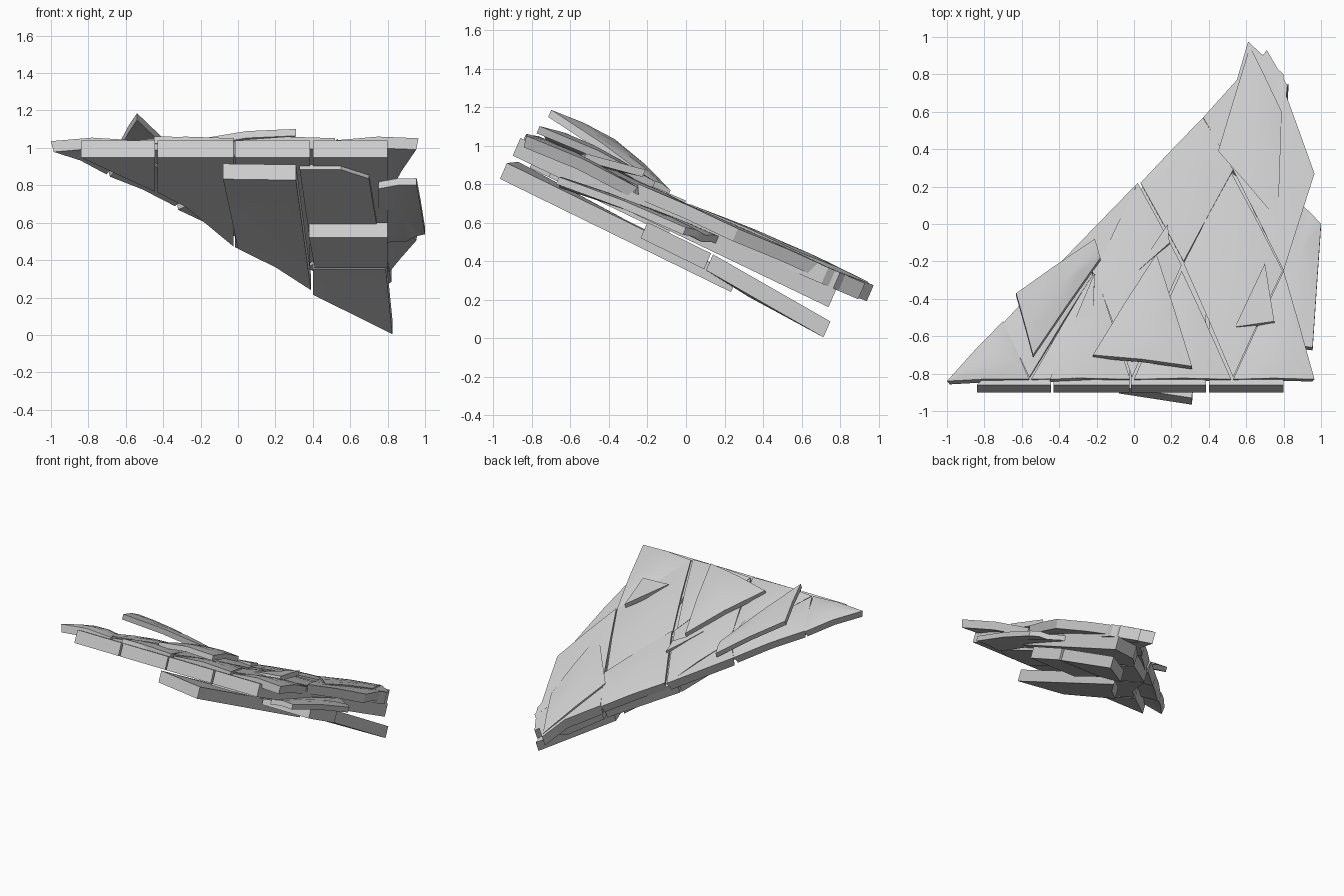
import bpy, bmesh
from mathutils import Vector

if "Cube" in bpy.data.objects:
    bpy.data.objects.remove(bpy.data.objects["Cube"])

grey = bpy.data.materials.new("plain grey")
grey.use_nodes = True
grey.diffuse_color = (0.6, 0.6, 0.6, 1)
grey.node_tree.nodes["Principled BSDF"].inputs["Base Color"].default_value = grey.diffuse_color

DOWN = Vector((0, -0.4, -0.917))


# Sloping reference planes for the layers
def skin(y):
    return 1.05 - 0.43 * (y + 0.85)


def slab(y):
    return 1.04 - 0.48 * (y + 0.86)


def lower(y):
    return 0.91 - 0.49 * (y + 0.93)


def plate(name, plane, points, thick=0.05, bulge=0.0, taper=0.0):
    """Slanted plate from (x, y, lift) corners, domed by bulge, underside shrunk by taper."""
    corners = [Vector((p[0], p[1], plane(p[1]) + (p[2] if len(p) > 2 else 0))) for p in points]
    if sum(a.x * b.y - b.x * a.y for a, b in zip(corners, corners[1:] + corners[:1])) < 0:
        corners.reverse()
    rim = []
    for a, b in zip(corners, corners[1:] + corners[:1]):
        rim += [a, (a + b) / 2 - DOWN * bulge * 0.5]
    middle = sum(corners, Vector()) / len(corners)
    centre = middle - DOWN * bulge
    bm = bmesh.new()
    top = [bm.verts.new(v) for v in rim]
    mid = [bm.verts.new((v + centre) / 2 - DOWN * bulge * 0.3) for v in rim]
    low = [bm.verts.new(v.lerp(middle, taper) + DOWN * thick) for v in rim]
    hub, base = bm.verts.new(centre), bm.verts.new(centre + DOWN * thick)
    n = len(rim)
    for i in range(n):
        j = (i + 1) % n
        bm.faces.new((top[i], top[j], mid[j], mid[i]))
        bm.faces.new((mid[i], mid[j], hub))
        bm.faces.new((top[j], top[i], low[i], low[j]))
        bm.faces.new((low[j], low[i], base))
    bmesh.ops.recalc_face_normals(bm, faces=bm.faces)
    mesh = bpy.data.meshes.new(name)
    bm.to_mesh(mesh)
    bm.free()
    mesh.materials.append(grey)
    obj = bpy.data.objects.new(name, mesh)
    bpy.context.collection.objects.link(obj)
    bpy.ops.object.select_all(action="DESELECT")
    obj.select_set(True)
    bpy.context.view_layer.objects.active = obj
    bpy.ops.object.shade_smooth_by_angle(angle=0.5)


def scale(name, points, thick=0.05, bulge=0.025):
    """Tapered scale lying on the skin."""
    plate(name, skin, points, thick, bulge, 0.06)


# Base slab: strips under a diagonal edge
for name, a, b, back in [
    ("left", -0.84, -0.445, [(-0.445, -0.48)]),
    ("inner_left", -0.43, -0.025, [(-0.025, 0.13), (-0.28, -0.31), (-0.43, -0.47)]),
    ("inner_right", -0.015, 0.385, [(0.385, 0.5), (-0.015, 0.14)]),
    ("right", 0.4, 0.8, [(0.8, 0.78), (0.58, 0.72), (0.4, 0.52)]),
]:
    plate(name + "_base_strip", slab, [(a, -0.86), (b, -0.86)] + back, 0.1)

# Front row of triangular scales
scale("corner_scale", [(-1, -0.84, -0.01), (-0.7, -0.52), (-0.56, -0.83)], 0.06, 0.035)
for i, (a, tip, b) in enumerate([(-0.55, -0.21, -0.02), (0, 0.255, 0.52), (0.53, 0.8, 0.965)]):
    scale(f"front_scale_{i + 1}", [(a, -0.83), (b, -0.83, 0.01), (tip, -0.25, -0.01)], 0.06, 0.03)

# Diamond scales, front tips raised and back tips sunk
scale("left_diamond", [(-0.7, -0.53), (-0.56, -0.82, 0.01), (-0.22, -0.27), (-0.33, -0.14)], 0.07)
scale("left_filler", [(-0.33, -0.14), (-0.21, -0.27), (0.02, 0.22, -0.01)], 0.08, 0)
scale("middle_diamond", [(-0.21, -0.26), (-0.01, -0.82, 0.01), (0.255, -0.22), (0.02, 0.22, -0.015)], 0.07)
scale("right_diamond", [(0.265, -0.21), (0.53, -0.82, 0.01), (0.795, -0.25), (0.52, 0.275, -0.015)])
scale("back_diamond", [(0.035, 0.22, -0.01), (0.265, -0.2, 0.01), (0.53, 0.29), (0.37, 0.57, -0.01)], 0.08, 0.015)
plate("rear_scale", skin,
      [(0.37, 0.57), (0.53, 0.29, -0.01), (0.8, 0.1, -0.01), (0.8, 0.8), (0.61, 0.975, 0.01), (0.55, 0.77)], 0.09)
scale("side_diamond", [(0.53, 0.29), (0.8, -0.25, 0.01), (0.965, 0.27), (0.78, 0.78)], 0.07, 0.01)
scale("rear_top_scale", [(0.45, 0.39, 0.015), (0.77, 0.02, 0.02), (0.79, 0.6, 0.015), (0.62, 0.95, 0.015)],
      0.04, 0.015)
plate("rear_tip", skin, [(0.65, 0.85), (0.8, 0.55), (0.82, 0.74), (0.71, 0.93)], 0.09)

# Loose scales lifted off the skin
plate("raised_left_scale", skin,
      [(-0.63, -0.37, 0.19), (-0.54, -0.7, 0.2), (-0.18, -0.18, 0.06), (-0.21, -0.08, 0.05)], 0.04, 0.02)
plate("raised_front_scale", skin, [(-0.22, -0.7, 0.06), (0.31, -0.76, 0.09), (0.12, -0.16, 0.06)], 0.04, 0.035)
plate("raised_small_scale", skin, [(0.54, -0.55, 0.03), (0.75, -0.52, 0.05), (0.7, -0.21, 0.1)], 0.04)
plate("small_chip", skin, [(0.02, -0.25, 0.03), (0.19, -0.1, 0.03), (0.18, 0, 0.03), (0.1, -0.12, 0.03)], 0.03)
plate("overlap_scale", skin, [(-0.45, -0.83, 0.02), (-0.23, -0.82, 0.02), (-0.21, -0.26, 0.03)], 0.04)

# Lower plates
plate("long_under_plate", lower,
      [(-0.08, -0.87, 0.035), (0.31, -0.93), (0.39, 0.27), (0.2, 0.02), (0, -0.18)], 0.09)
plate("middle_under_plate", lower,
      [(0.38, -0.2, 0.05), (0.8, -0.2, 0.05), (0.8, 0.13, 0.05), (0.41, 0.13, 0.05)], 0.09)
plate("rear_under_plate", lower,
      [(0.4, 0.14, 0.05), (0.79, 0.14, 0.05), (0.825, 0.75), (0.4, 0.36, 0.02)], 0.09)
plate("slab_under_panel", slab,
      [(0.33, -0.8, -0.1), (0.55, -0.8, -0.1), (0.7, -0.7, -0.1), (0.75, -0.08, -0.1), (0.38, -0.08, -0.1)], 0.03)
plate("side_wing_plate", lower,
      [(0.75, -0.64, 0.05), (0.955, -0.66, 0.06), (1, 0, 0.12), (0.9, 0.1, 0.13), (0.75, 0.2, 0.16)], 0.04, 0.02)
